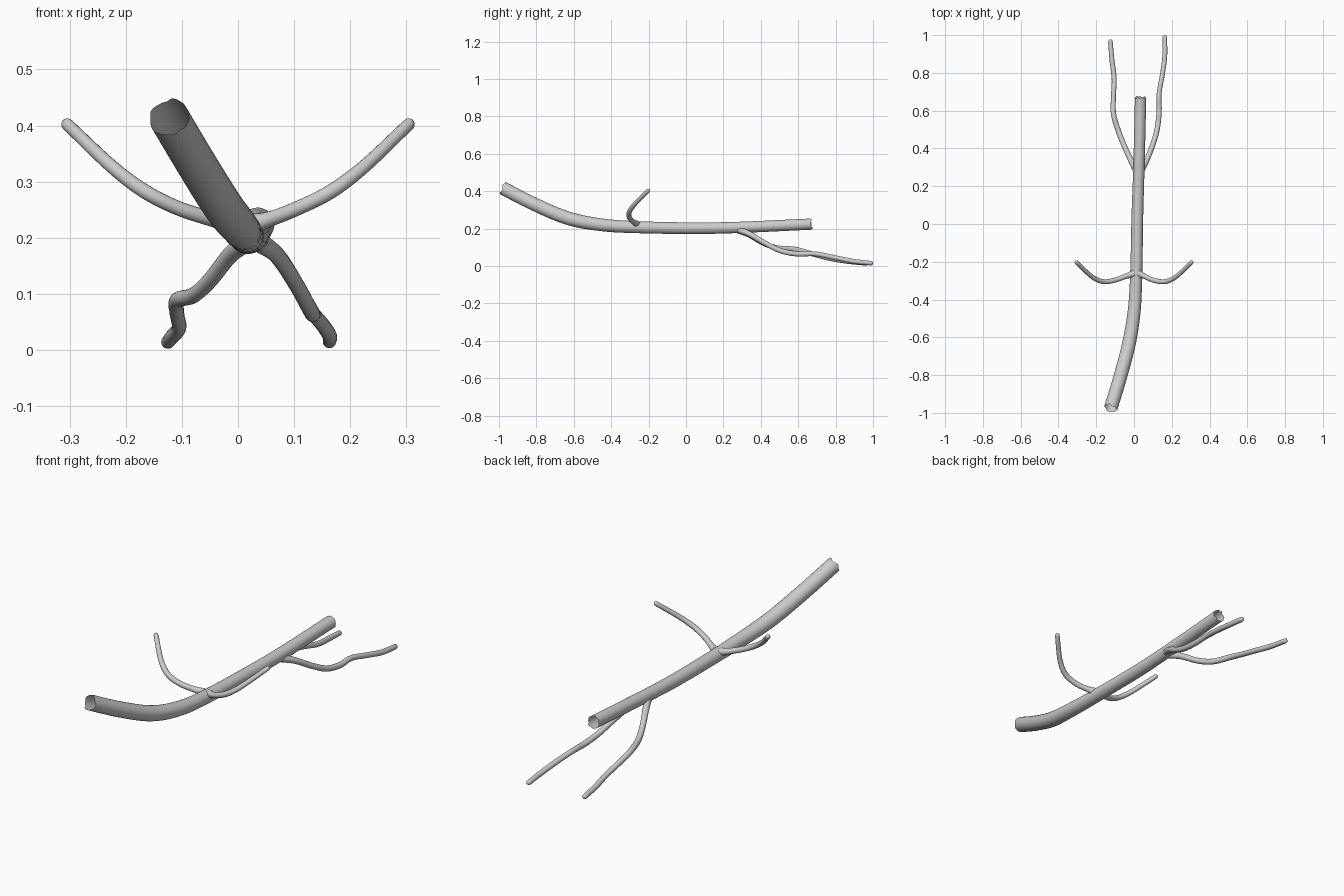
import bpy, bmesh, math, random
from mathutils import Vector

if "Cube" in bpy.data.objects:
    bpy.data.objects.remove(bpy.data.objects["Cube"])

random.seed(4)


def smooth_path(points, steps):
    # Catmull-Rom through (x, y, z, radius) points
    p = [Vector(q) for q in points]
    p = [p[0] * 2 - p[1]] + p + [p[-1] * 2 - p[-2]]
    out = []
    for i in range(1, len(p) - 2):
        a, b, c, d = p[i - 1:i + 3]
        for s in range(steps):
            t = s / steps
            out.append(0.5 * (2 * b + (c - a) * t + (2 * a - 5 * b + 4 * c - d) * t * t
                              + (3 * b - a - 3 * c + d) * t ** 3))
    return out + [p[-2]]


def tube(name, points, sides=16, steps=6, round_tip=False, jag=0.0):
    path = smooth_path(points, steps)
    centres = [q.to_3d() for q in path]
    radii = [q.w for q in path]
    if round_tip:
        d = (centres[-1] - centres[-2]).normalized()
        tip, r = centres[-1], radii[-1]
        for a in (30, 60, 80):
            centres.append(tip + d * r * math.sin(math.radians(a)))
            radii.append(r * math.cos(math.radians(a)))
    bm = bmesh.new()
    rings, side = [], Vector((0, 0, 1))
    last = len(centres) - 1
    for i, c in enumerate(centres):
        t = (centres[min(i + 1, last)] - centres[max(i - 1, 0)]).normalized()
        side = (side - t * side.dot(t)).normalized()
        other = t.cross(side)
        ring = []
        for k in range(sides):
            a = math.tau * k / sides
            off = t * random.uniform(-jag, jag) if i in (0, last) else Vector()
            ring.append(bm.verts.new(c + off + (side * math.cos(a) + other * math.sin(a)) * radii[i]))
        rings.append(ring)
    for r0, r1 in zip(rings, rings[1:]):
        for k in range(sides):
            n = (k + 1) % sides
            bm.faces.new((r0[k], r0[n], r1[n], r1[k]))
    if round_tip:
        bm.faces.new(rings[-1])
    bmesh.ops.recalc_face_normals(bm, faces=bm.faces)
    for f in bm.faces:
        f.smooth = True
    me = bpy.data.meshes.new(name)
    bm.to_mesh(me)
    bm.free()
    ob = bpy.data.objects.new(name, me)
    bpy.context.collection.objects.link(ob)
    return ob


# Hollow trunk with ragged open ends
tube("trunk", [
    (-0.123, -0.975, 0.414, 0.036), (-0.073, -0.81, 0.330, 0.036),
    (-0.026, -0.63, 0.255, 0.036), (0.002, -0.45, 0.220, 0.034),
    (0.012, -0.25, 0.207, 0.032), (0.018, 0.05, 0.202, 0.031),
    (0.026, 0.30, 0.207, 0.030), (0.035, 0.67, 0.224, 0.030)],
    sides=24, jag=0.007)

# Pair of upswept branches
for label, s in (("left", -1), ("right", 1)):
    tube(label + "_branch", [
        (0.012 + s * 0.012, -0.262, 0.224, 0.019), (0.006 + s * 0.050, -0.277, 0.233, 0.014),
        (s * 0.105, -0.298, 0.252, 0.013), (s * 0.165, -0.305, 0.282, 0.013),
        (s * 0.225, -0.277, 0.327, 0.012), (s * 0.304, -0.203, 0.402, 0.011)],
        round_tip=True)

# Wavy roots reaching the ground
tube("left_root", [
    (0.015, 0.275, 0.193, 0.018), (-0.015, 0.335, 0.168, 0.015),
    (-0.050, 0.410, 0.124, 0.014), (-0.080, 0.485, 0.097, 0.014),
    (-0.108, 0.580, 0.089, 0.014), (-0.109, 0.670, 0.066, 0.013),
    (-0.105, 0.770, 0.040, 0.013), (-0.117, 0.870, 0.024, 0.013),
    (-0.125, 0.965, 0.014, 0.012)], round_tip=True)
tube("right_root", [
    (0.037, 0.285, 0.193, 0.018), (0.070, 0.345, 0.168, 0.015),
    (0.103, 0.430, 0.118, 0.014), (0.124, 0.510, 0.080, 0.014),
    (0.133, 0.600, 0.064, 0.014), (0.133, 0.690, 0.065, 0.013),
    (0.150, 0.790, 0.046, 0.013), (0.163, 0.890, 0.026, 0.013),
    (0.163, 0.988, 0.015, 0.012)], round_tip=True)
